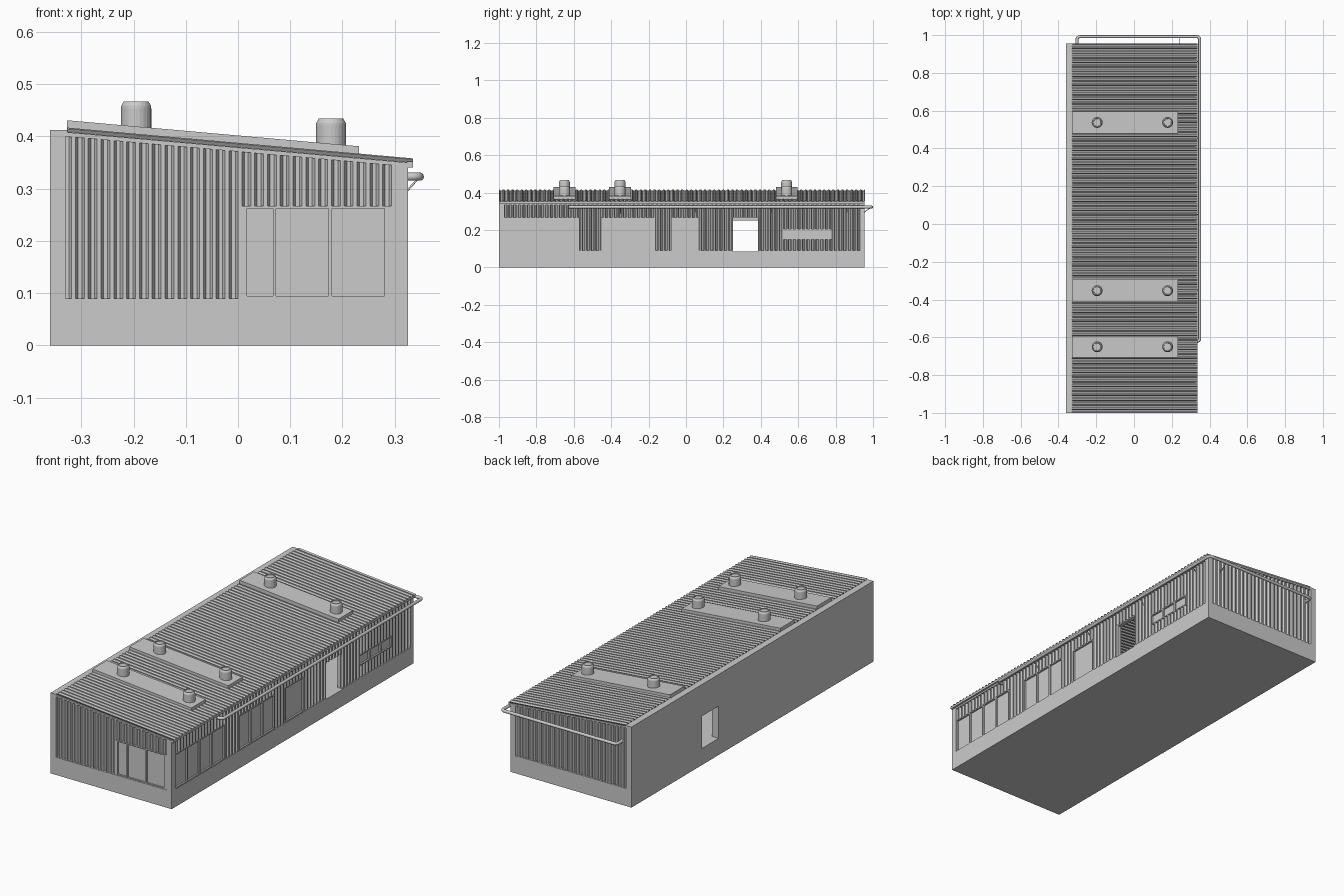
import bpy, bmesh, math
from mathutils import Vector

if "Cube" in bpy.data.objects:
    bpy.data.objects.remove(bpy.data.objects["Cube"])

SLOPE = 0.089
Y0, Y1, XL, XR = -1.0, 0.955, -0.36, 0.325
PITCH = 0.0245


def roof_z(x):
    return 0.417 - SLOPE * (x + 0.327)


def panel_top(x):
    return 0.40 - 0.088 * (x + 0.33)


def finish(name, bm):
    bmesh.ops.recalc_face_normals(bm, faces=bm.faces)
    me = bpy.data.meshes.new(name)
    bm.to_mesh(me)
    bm.free()
    ob = bpy.data.objects.new(name, me)
    bpy.context.collection.objects.link(ob)
    return ob


def add_prism(bm, profile, a, b):
    """x-z profile extruded from y=a to y=b"""
    r0 = [bm.verts.new((x, a, z)) for x, z in profile]
    r1 = [bm.verts.new((x, b, z)) for x, z in profile]
    n = len(profile)
    bm.faces.new(r0)
    bm.faces.new(r1[::-1])
    for i in range(n):
        bm.faces.new((r0[i], r1[i], r1[(i + 1) % n], r0[(i + 1) % n]))


def add_box(bm, x0, x1, y0, y1, z0, z1):
    add_prism(bm, [(x0, z0), (x1, z0), (x1, z1), (x0, z1)], y0, y1)


def prism(name, profile, a, b):
    bm = bmesh.new()
    add_prism(bm, profile, a, b)
    return finish(name, bm)


def box(name, *dims):
    bm = bmesh.new()
    add_box(bm, *dims)
    return finish(name, bm)


def cut(target, cutter):
    cutter.hide_render = True
    m = target.modifiers.new("cut", 'BOOLEAN')
    m.operation, m.solver, m.object = 'DIFFERENCE', 'EXACT', cutter
    bpy.context.view_layer.objects.active = target
    bpy.ops.object.modifier_apply(modifier=m.name)
    bpy.data.objects.remove(cutter)


def wave(t):
    """trapezoid corrugation, 0 = valley, 1 = ridge"""
    p = (t / PITCH) % 1.0
    if p < 0.3:
        return 1.0
    if p < 0.5:
        return (0.5 - p) / 0.2
    return 0.0 if p < 0.8 else (p - 0.8) / 0.2


def add_sheet(bm, t0, t1, low, high):
    """corrugated strip; low/high map (t, wave) to a point on either edge"""
    ts = [t0, t1]
    for k in range(math.floor(t0 / PITCH), math.ceil(t1 / PITCH) + 1):
        ts += [t for t in ((k + f) * PITCH for f in (0, .3, .5, .8))
               if t0 + 1e-4 < t < t1 - 1e-4]
    prev = None
    for t in sorted(ts):
        w = wave(t)
        cur = (bm.verts.new(low(t, w)), bm.verts.new(high(t, w)))
        if prev:
            bm.faces.new((prev[0], cur[0], cur[1], prev[1]))
        prev = cur


# Building shell: wall profile, hollow inside, recessed cladding fields, doorway
shell = prism("wall_shell", [(XL, 0), (XR, 0), (XR, 0.350), (-0.326, 0.408),
                             (-0.326, 0.412), (XL, 0.412)], Y0, Y1)
cut(shell, box("cutter", -0.323, 0.292, -0.967, 0.922, 0.085, 1))
field = [(-0.33, 0.09), (0.295, 0.09), (0.295, panel_top(0.295)), (-0.33, panel_top(-0.33))]
cut(shell, prism("cutter", field, Y0 - 0.1, Y0 + 0.014))
cut(shell, prism("cutter", field, Y1 - 0.014, Y1 + 0.1))
cut(shell, box("cutter", XR - 0.014, XR + 0.1, -0.97, 0.93, 0.09, 0.333))
cut(shell, box("cutter", 0.2, 0.5, 0.25, 0.385, 0.085, 0.267))
cut(shell, box("cutter", -0.5, -0.2, 0.25, 0.385, 0.085, 0.25))

# Front and back cladding
bm = bmesh.new()
for a, b, z in ((-0.33, 0.005, 0.09), (0.005, 0.295, 0.267)):
    add_sheet(bm, a, b, lambda t, w: (t, Y0 + 0.012 - 0.01 * w, z),
              lambda t, w: (t, Y0 + 0.012 - 0.01 * w, panel_top(t)))
finish("front_cladding", bm)
bm = bmesh.new()
add_sheet(bm, -0.33, 0.295, lambda t, w: (t, Y1 - 0.012 + 0.01 * w, 0.09),
          lambda t, w: (t, Y1 - 0.012 + 0.01 * w, panel_top(t)))
finish("back_cladding", bm)

# Right side cladding, broken around windows and doors
bm = bmesh.new()
H, B, T = 0.267, 0.09, 0.333
for a, b, z0, z1 in ((-0.97, -0.57, H, T), (-0.57, -0.455, B, T), (-0.455, -0.165, H, T),
                     (-0.165, -0.08, B, T), (-0.08, 0.07, H, T), (0.07, 0.25, B, T),
                     (0.25, 0.385, H, T), (0.385, 0.515, B, T), (0.515, 0.78, B, 0.15),
                     (0.515, 0.78, 0.205, T), (0.78, 0.93, B, T)):
    add_sheet(bm, a, b, lambda t, w: (XR - 0.012 + 0.01 * w, t, z0),
              lambda t, w: (XR - 0.012 + 0.01 * w, t, z1))
finish("right_cladding", bm)


# Windows: recessed glass behind a frame of rails and stiles
def window(name, side, a, b, z0, z1, panes, rail=0.005):
    def add(bm, u0, u1, d0, d1, w0, w1):
        if side == "front":
            add_box(bm, u0, u1, Y0 + d1, Y0 + d0, w0, w1)
        else:
            add_box(bm, XR - d0, XR - d1, u0, u1, w0, w1)
    bm = bmesh.new()
    add(bm, a, b, 0.016, 0.010, z0, z1)
    finish(name + "_glass", bm)
    bm = bmesh.new()
    add(bm, a, b, 0.016, 0.002, z0, z0 + rail)
    add(bm, a, b, 0.016, 0.002, z1 - rail, z1)
    edges = [a] + [e for p in panes for e in p] + [b]
    for u0, u1 in zip(edges[::2], edges[1::2]):
        add(bm, u0, u1, 0.016, 0.002, z0 + rail, z1 - rail)
    finish(name + "_frame", bm)


def even(a, b, n, gap=0.01):
    s = (b - a) / n
    return [(a + i * s + gap / 2, a + (i + 1) * s - gap / 2) for i in range(n)]


window("front_window", "front", 0.005, 0.295, B, H,
       [(0.017, 0.067), (0.073, 0.173), (0.18, 0.28)])
for name, a, b, z0, z1, n in (("corner_window", -0.97, -0.57, B, H, 4),
                              ("middle_window", -0.455, -0.165, B, H, 3),
                              ("glazed_door", -0.08, 0.07, B, H, 1),
                              ("strip_window", 0.515, 0.78, 0.15, 0.205, 3)):
    window(name, "right", a, b, z0, z1, even(a, b, n))

# Corrugated roof and eaves gutter
bm = bmesh.new()
add_sheet(bm, Y0, Y1, lambda t, w: (-0.327, t, roof_z(-0.327) - 0.007 * (1 - w)),
          lambda t, w: (0.335, t, roof_z(0.335) - 0.007 * (1 - w)))
roof = finish("roof_sheet", bm)
if roof.data.polygons[0].normal.z < 0:
    roof.data.flip_normals()
sol = roof.modifiers.new("thickness", 'SOLIDIFY')
sol.thickness, sol.offset = 0.002, -1
box("gutter", XR - 0.002, 0.335, Y0, Y1, 0.341, 0.352)


# Roof vents: straight drum and faceted tapering cap
def vent(name, x, y, z, n=24):
    bm = bmesh.new()
    rings = []
    for r, h, off in ((0.029, -0.012, 0), (0.029, 0.034, 0), (0.0285, 0.040, 0.5),
                      (0.0235, 0.048, 0), (0.020, 0.048, 0), (0.019, 0.044, 0)):
        rings.append([bm.verts.new((x + r * math.cos((i + off) * math.tau / n),
                                    y + r * math.sin((i + off) * math.tau / n), z + h))
                      for i in range(n)])
    for k, (lo, hi) in enumerate(zip(rings, rings[1:])):
        for i in range(n):
            j = (i + 1) % n
            if k == 1:
                bm.faces.new((lo[i], lo[j], hi[i]))
                bm.faces.new((lo[j], hi[j], hi[i]))
            elif k == 2:
                bm.faces.new((lo[i], hi[j], hi[i]))
                bm.faces.new((lo[i], lo[j], hi[j]))
            else:
                bm.faces.new((lo[i], lo[j], hi[j], hi[i]))
    bm.faces.new(rings[-1])
    bm.faces.new(rings[0][::-1])
    finish(name, bm)


for n, y in enumerate((0.538, -0.353, -0.65), 1):
    xa, xb = -0.327, 0.232
    prism(f"vent_plinth_{n}", [(xa, roof_z(xa) - 0.004), (xb, roof_z(xb) - 0.004),
                               (xb, roof_z(xb) + 0.014), (xa, roof_z(xa) + 0.014)],
          y - 0.058, y + 0.058)
    for side, x in (("left", -0.195), ("right", 0.178)):
        vent(f"vent_{side}_{n}", x, y, roof_z(x) + 0.014)


# Pipe running round the back and right walls, with diagonal struts
def tube(name, pts, radius, bend=0.0):
    pts = [Vector(p) for p in pts]
    path = [pts[0]]
    for a, p, c in zip(pts, pts[1:], pts[2:]):
        s, e = p + (a - p).normalized() * bend, p + (c - p).normalized() * bend
        path += [s.lerp(p, t).lerp(p.lerp(e, t), t) for t in (0, .25, .5, .75, 1)]
    path.append(pts[-1])
    cu = bpy.data.curves.new(name, 'CURVE')
    cu.dimensions, cu.bevel_depth, cu.bevel_resolution = '3D', radius, 3
    cu.use_fill_caps = True
    sp = cu.splines.new('POLY')
    sp.points.add(len(path) - 1)
    for q, p in zip(sp.points, path):
        q.co = (*p, 1)
    ob = bpy.data.objects.new(name, cu)
    bpy.context.collection.objects.link(ob)


PZ = 0.323
tube("wall_pipe", [(0.315, -0.622, PZ), (0.348, -0.622, PZ), (0.348, 0.992, PZ),
                   (-0.302, 0.992, PZ), (-0.302, 0.943, PZ)], 0.008, 0.018)
for i, y in enumerate((-0.35, 0.05, 0.455, 0.86), 1):
    tube(f"pipe_strut_{i}", [(0.318, y, 0.29), (0.348, y, PZ)], 0.002)
tube("pipe_strut_back", [(0.24, 0.945, 0.29), (0.24, 0.992, PZ)], 0.002)
